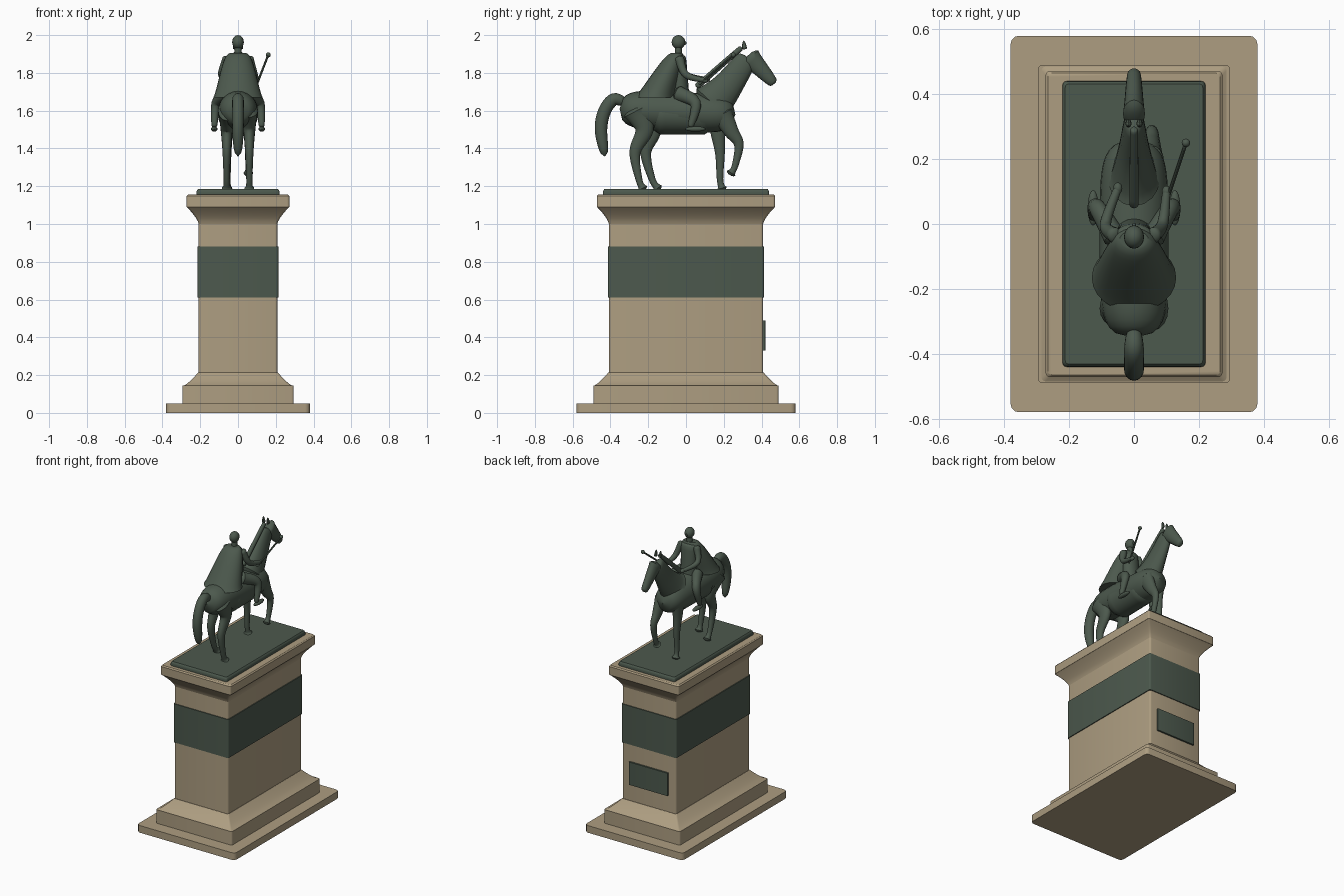
import bpy, bmesh, math
from mathutils import Vector

if "Cube" in bpy.data.objects:
    bpy.data.objects.remove(bpy.data.objects["Cube"])


def material(name, rgb):
    mat = bpy.data.materials.new(name)
    mat.use_nodes = True
    mat.diffuse_color = (*rgb, 1)
    mat.node_tree.nodes["Principled BSDF"].inputs["Base Color"].default_value = (*rgb, 1)
    return mat


STONE = material("tan stone", (0.42, 0.34, 0.22))
BRONZE = material("green bronze", (0.073, 0.1, 0.075))


def smooth(ob, mat):
    ob.data.materials.append(mat)
    bpy.ops.object.select_all(action="DESELECT")
    ob.select_set(True)
    bpy.context.view_layer.objects.active = ob
    bpy.ops.object.shade_smooth_by_angle(angle=math.radians(40))


def skin(name, rings, mat):
    """Bridge a list of equal-length closed rings and cap both ends."""
    bm = bmesh.new()
    loops = [[bm.verts.new(point) for point in ring] for ring in rings]
    for low, high in zip(loops, loops[1:]):
        for i in range(len(low)):
            bm.faces.new((low[i - 1], low[i], high[i], high[i - 1]))
    bm.faces.new(loops[0])
    bm.faces.new(loops[-1])
    bmesh.ops.recalc_face_normals(bm, faces=bm.faces)
    mesh = bpy.data.meshes.new(name)
    bm.to_mesh(mesh)
    bm.free()
    ob = bpy.data.objects.new(name, mesh)
    bpy.context.collection.objects.link(ob)
    smooth(ob, mat)


def block(name, half_x, half_y, bottom, top, mat, flare=0.0, power=1, corner=0.012, y=0.0):
    """Slab with rounded corners whose sides flare outward along a power curve."""
    rings = []
    steps = 6 if flare else 1
    for step in range(steps + 1):
        t = step / steps
        grow = flare * t ** power
        ring = []
        for quarter, (sx, sy) in enumerate(((1, 1), (-1, 1), (-1, -1), (1, -1))):
            for k in range(4):
                a = (quarter + k / 3) * math.pi / 2
                ring.append((sx * (half_x + grow - corner) + corner * math.cos(a),
                             y + sy * (half_y + grow - corner) + corner * math.sin(a),
                             bottom + (top - bottom) * t))
        rings.append(ring)
    skin(name, rings, mat)


def spline(keys, steps):
    """Catmull-Rom samples through the key points."""
    keys = [Vector(key) for key in keys]
    padded = [keys[0], *keys, keys[-1]]
    samples = []
    for a, b, c, d in zip(padded, padded[1:], padded[2:], padded[3:]):
        for step in range(steps):
            t = step / steps
            samples.append(b + (c - a) * t / 2 + (a - b * 2.5 + c * 2 - d / 2) * t * t
                           + ((b - c) * 3 + d - a) * t ** 3 / 2)
    return samples + [keys[-1]]


def taper(start, end, power=1):
    """Half width and half depth blending from start to end."""
    return lambda t: [a + (b - a) * t ** power for a, b in zip(start, end)]


def swell(width, depth, power):
    """Cross-section fullest in the middle, closing at both ends."""
    def girth(t):
        full = math.sqrt(max(0, 1 - abs(2 * t - 1) ** power))
        return [max(size * full, 0.003) for size in (width, depth)]
    return girth


def leg_girth(width, depth):
    """Muscle thinning to the cannon, then a flared hoof."""
    def girth(t):
        return [0.014 + muscle * (1 - t) ** 2 + 0.012 * t ** 12 for muscle in (width, depth)]
    return girth


def tube(name, path, girth, sides=16, steps=6, level=False):
    """Oval tube with domed ends; level keeps every section horizontal and the ends flat."""
    points = spline(path, steps)
    last = len(points) - 1
    rings = []
    for i, center in enumerate(points):
        width, depth = girth(i / last)
        along = (points[min(i + 1, last)] - points[max(i - 1, 0)]).normalized()
        if level:
            along = Vector((0, 0, -1))
        across = Vector((1, 0, 0))
        across = (across - along * along.x).normalized()
        up = along.cross(across)

        def ring(scale, shift):
            turns = [math.tau * k / sides for k in range(sides)]
            return [center + along * shift + scale * (across * width * math.cos(a)
                    + up * depth * math.sin(a)) for a in turns]

        dome = 0 if level else min(width, depth) / 2
        if i == 0:
            rings += [ring(0.4, -dome), ring(0.8, -dome * 0.6)]
        rings.append(ring(1, 0))
        if i == last:
            rings += [ring(0.8, dome * 0.6), ring(0.4, dome)]
    skin(name, rings, BRONZE)


def ball(name, center, size):
    bpy.ops.mesh.primitive_uv_sphere_add(segments=16, ring_count=10, radius=1,
                                         location=center, scale=size)
    ob = bpy.context.object
    ob.name = name
    smooth(ob, BRONZE)


def at_x(x, path):
    return [(x, y, z) for y, z in path]


# Pedestal, from the ground up
block("ground_slab", 0.38, 0.58, 0, 0.05, STONE, corner=0.025)
block("base_step", 0.295, 0.49, 0.05, 0.145, STONE)
block("base_slope", 0.285, 0.485, 0.145, 0.215, STONE, flare=-0.075, power=0.8)
block("shaft", 0.208, 0.408, 0.2, 1.02, STONE)
block("cornice", 0.208, 0.408, 1, 1.09, STONE, flare=0.063, power=1.4)
block("cornice_rim", 0.272, 0.472, 1.09, 1.148, STONE)
block("cornice_top", 0.272, 0.472, 1.148, 1.156, STONE, flare=-0.007)
block("relief_band", 0.214, 0.414, 0.61, 0.88, BRONZE)
block("back_plaque", 0.15, 0.008, 0.33, 0.49, BRONZE, corner=0.003, y=0.412)
block("statue_plinth", 0.22, 0.44, 1.155, 1.185, BRONZE, flare=-0.008, power=4)

# Horse trunk, neck, head and tail
tube("horse_body", at_x(0, [(-0.35, 1.61), (0.26, 1.58)]), swell(0.106, 0.104, 4), 24, 24)
tube("saddle_cloth", at_x(0, [(-0.14, 1.58), (0.1, 1.58)]), taper((0.107, 0.105), (0.1, 0.105)), 24)
tube("horse_neck", at_x(0, [(0.14, 1.64), (0.22, 1.73), (0.32, 1.87)]),
     taper((0.08, 0.115), (0.028, 0.055), 0.8))
tube("horse_head", at_x(0, [(0.34, 1.88), (0.46, 1.75)]), taper((0.034, 0.057), (0.021, 0.026)))
tube("mane", at_x(0, [(0.06, 1.73), (0.22, 1.87), (0.29, 1.93)]), taper((0.014, 0.016), (0.012, 0.014)))
tube("tail", at_x(0, [(-0.32, 1.64), (-0.38, 1.66), (-0.43, 1.6), (-0.45, 1.5), (-0.43, 1.36)]),
     swell(0.031, 0.034, 4))

# Horse legs: hind pair in stride, one foreleg planted and one raised
hind = [(-0.26, 1.6), (-0.22, 1.5), (-0.27, 1.38), (-0.25, 1.24), (-0.23, 1.19)]
stride = [(y + 0.08 * math.sqrt(i / 4), z) for i, (y, z) in enumerate(hind)]
planted = [(0.17, 1.58), (0.17, 1.48), (0.18, 1.37), (0.18, 1.24), (0.19, 1.19)]
raised = [(0.19, 1.58), (0.24, 1.49), (0.28, 1.42), (0.26, 1.31), (0.24, 1.27)]
tube("hind_leg_left", at_x(0.06, hind), leg_girth(0.032, 0.062))
tube("hind_leg_right", at_x(-0.06, stride), leg_girth(0.032, 0.062))
tube("fore_leg_left", at_x(0.055, raised), leg_girth(0.024, 0.045))
tube("fore_leg_right", at_x(-0.055, planted), leg_girth(0.024, 0.045))

# Rider trunk, head and cloak
tube("rider_torso", at_x(0, [(-0.03, 1.66), (-0.035, 1.88)]), taper((0.055, 0.05), (0.058, 0.035)))
tube("rider_neck", at_x(0, [(-0.04, 1.88), (-0.04, 1.95)]), taper((0.02, 0.02), (0.018, 0.018)))
ball("rider_head", (0, -0.04, 1.963), (0.031, 0.036, 0.037))
ball("rider_nose", (0, -0.005, 1.958), (0.006, 0.008, 0.01))
tube("cloak", at_x(0, [(-0.05, 1.905), (-0.165, 1.67)]),
     taper((0.045, 0.03), (0.13, 0.106), 0.7), 24, 12, level=True)

# Baton carried beside the neck
knob = (0.16, 0.25, 1.895)
tube("baton", [(0.1, 0.07, 1.74), knob], taper((0.006, 0.006), (0.006, 0.006)), 8)
ball("baton_knob", knob, [0.013] * 3)

# Mirrored ears, rider arms, legs and boots
for s, side, hand in ((1, "left", (0.1, 0.1, 1.76)), (-1, "right", (-0.05, 0.11, 1.765))):
    tube("ear_" + side, at_x(s * 0.017, [(0.31, 1.93), (0.305, 1.97)]),
         taper((0.01, 0.013), (0.002, 0.002), 2), 8)
    tube("rider_arm_" + side, [(s * 0.06, -0.035, 1.875), (s * 0.088, 0, 1.79), hand],
         taper((0.023, 0.025), (0.012, 0.012)))
    ball("rider_hand_" + side, hand, (0.014, 0.018, 0.014))
    tube("rider_leg_" + side, [(s * 0.06, -0.04, 1.69), (s * 0.115, 0.05, 1.64), (s * 0.125, 0.025, 1.52)],
         taper((0.036, 0.042), (0.015, 0.016)))
    ball("boot_" + side, (s * 0.126, 0.05, 1.503), (0.017, 0.055, 0.014))
